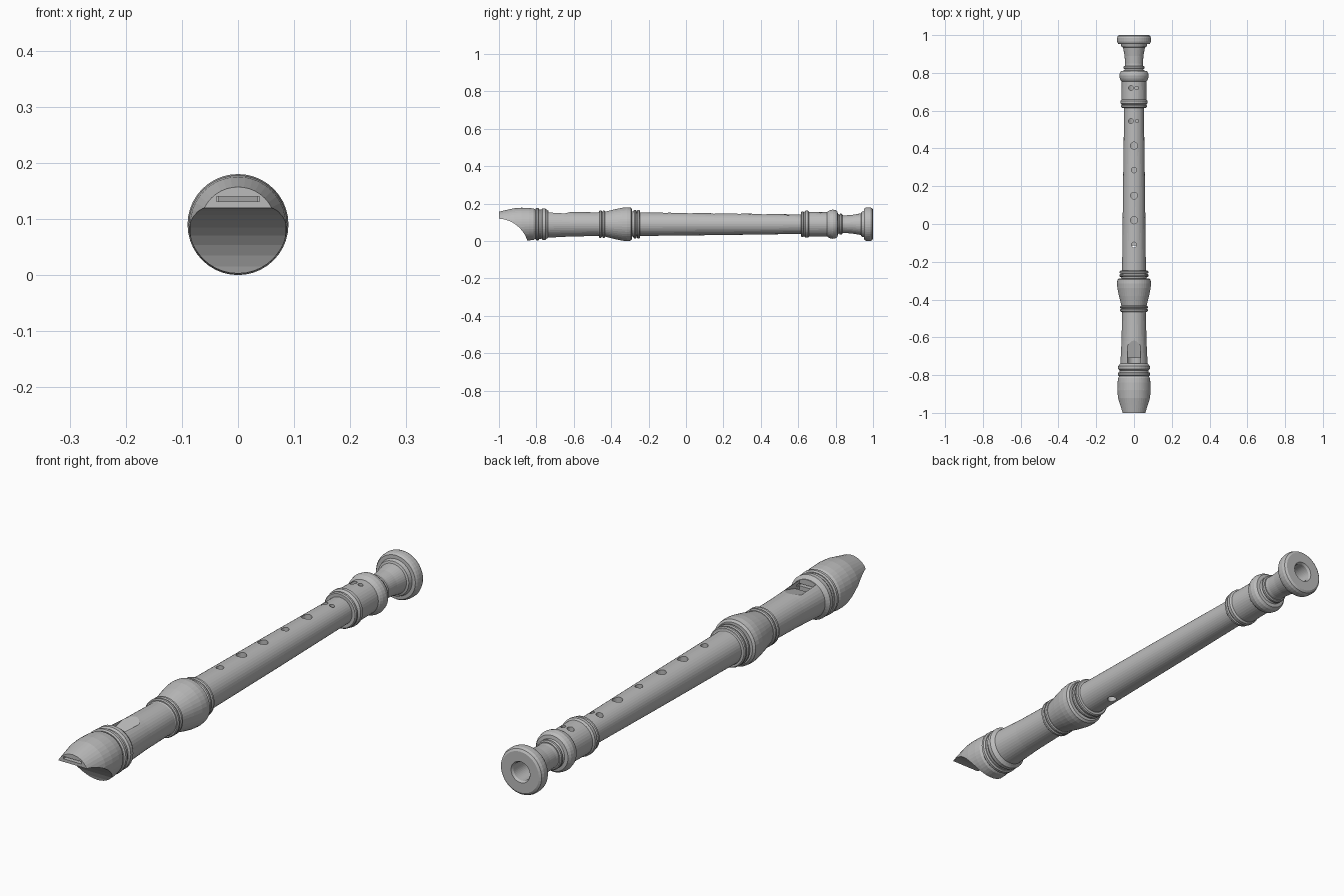
import bpy, bmesh, math
from mathutils import Matrix, Vector

cube = bpy.data.objects.get("Cube")
if cube:
    bpy.data.objects.remove(cube)

AXIS = 0.09      # height of the instrument's centre line
BORE = 0.036
SIDES = 40

grey = bpy.data.materials.new("warm_grey")
grey.use_nodes = True
colour = (0.5, 0.5, 0.5, 1)
grey.diffuse_color = colour
grey.node_tree.nodes["Principled BSDF"].inputs["Base Color"].default_value = colour


def make(name, bm):
    bmesh.ops.recalc_face_normals(bm, faces=bm.faces)
    mesh = bpy.data.meshes.new(name)
    bm.to_mesh(mesh)
    bm.free()
    ob = bpy.data.objects.new(name, mesh)
    bpy.context.collection.objects.link(ob)
    mesh.materials.append(grey)
    return ob


def lathe(name, profile):
    """Turn a closed (y, radius) outline about the centre line."""
    bm = bmesh.new()
    rings = []
    for y, r in profile:
        if r == 0:
            rings.append([bm.verts.new((0, y, AXIS))] * SIDES)
            continue
        angles = [2 * math.pi * i / SIDES for i in range(SIDES)]
        rings.append([bm.verts.new((r * math.sin(a), y, AXIS + r * math.cos(a))) for a in angles])
    for k, a in enumerate(rings):
        b = rings[(k + 1) % len(rings)]
        if a[0] is a[1] and b[0] is b[1]:
            continue
        for i in range(SIDES):
            j = (i + 1) % SIDES
            bm.faces.new(list(dict.fromkeys((a[i], a[j], b[j], b[i]))))
    return make(name, bm)


def bead(y0, y1, r, base):
    """Rounded ring between two stations of a profile."""
    e = (y1 - y0) * 0.25
    return [(y0, base), (y0, r - e), (y0 + e, r), (y1 - e, r), (y1, r - e), (y1, base)]


def prism(outline, half_width):
    """Extrude a (y, z) outline across x."""
    bm = bmesh.new()
    sides = [[bm.verts.new((x, y, z)) for y, z in outline] for x in (-half_width, half_width)]
    for s in sides:
        bm.faces.new(s)
    for i in range(len(outline)):
        j = (i + 1) % len(outline)
        bm.faces.new((sides[0][i], sides[0][j], sides[1][j], sides[1][i]))
    return make("cutter", bm)


def drill(x, y, r, up=1):
    """Round finger hole from the surface into the bore."""
    bm = bmesh.new()
    bmesh.ops.create_cone(bm, cap_ends=True, segments=20, radius1=r, radius2=r, depth=0.1,
                          matrix=Matrix.Translation(Vector((x, y, AXIS + up * 0.06))))
    return make("cutter", bm)


def cut(ob, cutters):
    for c in cutters:
        c.hide_render = True
        mod = ob.modifiers.new("cut", "BOOLEAN")
        mod.operation, mod.solver, mod.object = "DIFFERENCE", "EXACT", c
        bpy.context.view_layer.objects.active = ob
        bpy.ops.object.modifier_apply(modifier=mod.name)
        bpy.data.objects.remove(c)


# Head joint with beak, rings and socket bulge
head = lathe("head_joint", [
    (-1, 0), (-1, 0.067), (-0.96, 0.076), (-0.92, 0.085), (-0.88, 0.088), (-0.84, 0.087), (-0.815, 0.084),
    *bead(-0.805, -0.785, 0.086, 0.078), *bead(-0.775, -0.745, 0.084, 0.078),
    (-0.738, 0.072), (-0.62, 0.066), (-0.47, 0.063),
    *bead(-0.465, -0.45, 0.073, 0.065), *bead(-0.447, -0.432, 0.073, 0.067),
    (-0.42, 0.07), (-0.38, 0.08), (-0.34, 0.088), (-0.315, 0.09), (-0.295, 0.088), (-0.288, 0.08),
    (-0.286, BORE), (-0.735, BORE), (-0.735, 0)])

# Curved undercut of the beak, windway slit, window and sloping lip
cy, cz, cr = -1.01, -0.05, 0.17
arc = [(cy + cr * math.sin(math.pi * i / 24), cz + cr * math.cos(math.pi * i / 24)) for i in range(13)]
undercut = prism([(-1.2, -0.05), (-1.2, 0.12)] + arc, 0.2)
windway = prism([(-1.1, 0.131), (-1.1, 0.14), (-0.72, 0.14), (-0.72, 0.131)], 0.038)
window = prism([(-0.735, 0.1), (-0.735, 0.2), (-0.71, 0.2), (-0.71, 0.1)], 0.035)
lip = prism([(-0.72, 0.127), (-0.72, 0.2), (-0.48, 0.2), (-0.48, 0.194)], 0.035)
cut(head, [undercut, windway, window, lip])

# Middle joint with the finger holes and thumb hole
body = lathe("middle_joint", [
    (-0.29, BORE), (-0.29, 0.066), *bead(-0.28, -0.265, 0.077, 0.068), *bead(-0.262, -0.247, 0.076, 0.066),
    (-0.245, 0.063), (0.2, 0.058), (0.617, 0.052), (0.617, BORE)])
holes = [(0.415, 0.019), (0.285, 0.014), (0.15, 0.018), (0.02, 0.019), (-0.11, 0.014)]
cut(body, [drill(0, y, r) for y, r in holes] +
    [drill(-0.016, 0.545, 0.013), drill(0.016, 0.545, 0.009), drill(0, -0.13, 0.017, -1)])

# Foot joint with rings, neck and end flange
foot = lathe("foot_joint", [
    (0.615, BORE), *bead(0.615, 0.63, 0.068, 0.064), *bead(0.632, 0.658, 0.072, 0.066),
    (0.665, 0.066), (0.755, 0.065),
    (0.76, 0.07), (0.77, 0.075), (0.785, 0.078), (0.8, 0.075), (0.81, 0.068), (0.812, 0.055),
    *bead(0.82, 0.836, 0.056, 0.048), (0.85, 0.047), (0.89, 0.05), (0.935, 0.058),
    (0.938, 0.066), (0.952, 0.07), (0.953, 0.083), (0.96, 0.088), (0.97, 0.09),
    (0.985, 0.09), (0.995, 0.086), (1, 0.078), (1, 0.04), (0.992, 0.035), (0.8, BORE)])
cut(foot, [drill(-0.016, 0.72, 0.013), drill(0.014, 0.72, 0.009)])
